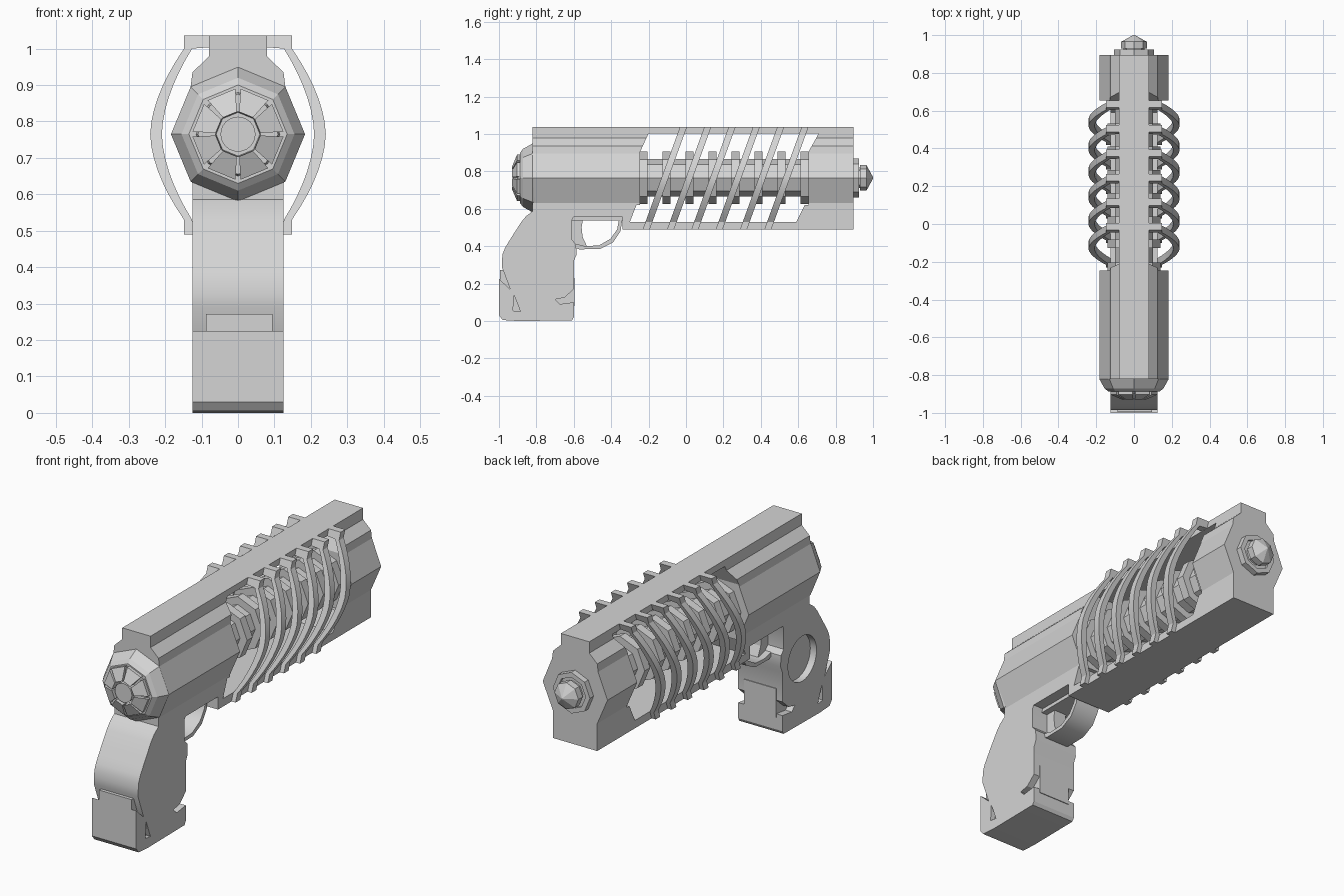
import bpy, bmesh, math
from mathutils import Vector

cube = bpy.data.objects.get("Cube")
if cube:
    bpy.data.objects.remove(cube, do_unlink=True)

GREY = (0.66, 0.66, 0.66, 1.0)
grey = bpy.data.materials.new("plain grey")
grey.use_nodes = True
grey.diffuse_color = GREY
grey.node_tree.nodes["Principled BSDF"].inputs["Base Color"].default_value = GREY

AXIS_Z = 0.765  # height of the bore
TOP = 1.036     # height of the rail


def finish(name, bm):
    bmesh.ops.recalc_face_normals(bm, faces=bm.faces)
    mesh = bpy.data.meshes.new(name)
    bm.to_mesh(mesh)
    bm.free()
    mesh.materials.append(grey)
    obj = bpy.data.objects.new(name, mesh)
    bpy.context.collection.objects.link(obj)
    return obj


def prism(name, pts, axis, a, b):
    """Extrude a (y, z) outline along x, or an (x, z) outline along y."""
    bm = bmesh.new()
    place = (lambda p: (a, p[0], p[1])) if axis == "x" else (lambda p: (p[0], a, p[1]))
    face = bm.faces.new([bm.verts.new(place(p)) for p in pts])
    out = bmesh.ops.extrude_face_region(bm, geom=[face])["geom"]
    shift = Vector((b - a, 0, 0)) if axis == "x" else Vector((0, b - a, 0))
    for v in out:
        if isinstance(v, bmesh.types.BMVert):
            v.co += shift
    return finish(name, bm)


def box(name, x0, x1, y0, y1, z0, z1):
    return prism(name, [(y0, z0), (y1, z0), (y1, z1), (y0, z1)], "x", x0, x1)


def lathe(name, profile, sides=8):
    """Turn a (y, radius) profile around the bore."""
    bm = bmesh.new()
    rings = []
    for y, r in profile:
        angles = [math.tau * k / sides for k in range(sides)]
        rings.append([bm.verts.new((r * math.sin(t), y, AXIS_Z + r * math.cos(t))) for t in angles])
    for lower, upper in zip(rings, rings[1:]):
        for k in range(sides):
            n = (k + 1) % sides
            bm.faces.new((lower[k], lower[n], upper[n], upper[k]))
    bm.faces.new(rings[0])
    bm.faces.new(rings[-1])
    return finish(name, bm)


def activate(obj):
    bpy.ops.object.select_all(action="DESELECT")
    obj.select_set(True)
    bpy.context.view_layer.objects.active = obj


def cut(obj, *cutters):
    for c in cutters:
        mod = obj.modifiers.new("cut", "BOOLEAN")
        mod.operation = "DIFFERENCE"
        mod.solver = "EXACT"
        mod.object = c
        activate(obj)
        bpy.ops.object.modifier_apply(modifier=mod.name)
        bpy.data.objects.remove(c, do_unlink=True)


def smooth(obj):
    activate(obj)
    bpy.ops.object.shade_smooth_by_angle(angle=math.radians(30))


# Main housing with top rail, opened along the middle and stepped under the rear
half = [(0.08, TOP), (0.08, 0.978), (0.125, 0.935), (0.13, 0.895), (0.183, AXIS_Z),
        (0.125, 0.63), (0.125, 0.49)]
housing = prism("housing", half + [(-x, z) for x, z in reversed(half)], "y", -0.82, 0.895)
cut(housing,
    prism("opening_cutter", [(-0.2, 1.003), (0.71, 1.003), (0.655, 0.905), (0.655, 0.62), (0.635, 0.62),
                             (0.59, 0.53), (-0.3, 0.53), (-0.265, 0.62), (-0.245, 0.62),
                             (-0.245, 0.905)], "x", -0.4, 0.4),
    box("rear_step_cutter", -0.4, 0.4, -1.1, -0.34, 0.3, 0.555))

# Finned inner barrel
fins = [(-0.3, 0.1)]
for i in range(8):
    y = -0.227 + 0.123 * i
    fins += [(y - 0.022, 0.1), (y - 0.022, 0.14), (y + 0.022, 0.14), (y + 0.022, 0.1)]
lathe("inner_barrel", fins + [(0.7, 0.1)])

# Slanted cage ribs: one bowed bar, sheared, repeated and mirrored
STEPS = 14
bow = [(1.0 - 0.47 * i / STEPS, 1 - abs(2 * i / STEPS - 1) ** 1.75) for i in range(STEPS + 1)]
outer = [(0.148 + 0.093 * b, z) for z, b in bow]
inner = [(0.126 + 0.083 * b, z) for z, b in bow]
rib_outline = ([(0.075, TOP), (0.148, TOP)] + outer + [(0.148, 0.49), (0.12, 0.49)]
               + inner[::-1] + [(0.075, 1.004)])
ribs = prism("cage_ribs", rib_outline, "y", -0.231, -0.194)
for v in ribs.data.vertices:
    v.co.y += 0.2 * (v.co.z - 0.49) / 0.55
arr = ribs.modifiers.new("repeat", "ARRAY")
arr.count = 6
arr.use_relative_offset = False
arr.use_constant_offset = True
arr.constant_offset_displace = (0, 0.13, 0)
ribs.modifiers.new("mirror", "MIRROR")
smooth(ribs)

# Muzzle collar and pointed tip
lathe("muzzle_collar", [(0.88, 0.105), (0.925, 0.105), (0.925, 0.08), (0.91, 0.08)])
lathe("muzzle_tip", [(0.88, 0.055), (0.93, 0.055), (0.93, 0.068), (0.965, 0.068), (1.0, 0.004)])

# Stepped rear cap with wedge segments and a round centre
lathe("rear_cap", [(-0.8, 0.178), (-0.82, 0.184), (-0.872, 0.155), (-0.887, 0.135), (-0.887, 0.115),
                   (-0.9, 0.11), (-0.9, 0.062), (-0.88, 0.06)])
lathe("rear_button", [(-0.85, 0.048), (-0.925, 0.048)], 24)
for k in range(8):
    bm = bmesh.new()
    bmesh.ops.create_cube(bm, size=1)
    for v in bm.verts:
        is_inner, is_back = v.co.z < 0, v.co.y < 0
        r = 0.058 if is_inner else 0.118
        x = v.co.x * r * 0.7
        y = -0.87 if not is_back else (-0.93 if is_inner else -0.903)
        t = math.tau * (k + 0.5) / 8
        v.co = (x * math.cos(t) + r * math.sin(t), y,
                AXIS_Z - x * math.sin(t) + r * math.cos(t))
    finish("rear_segment", bm)

# Grip with notches front and back, and a round recess on one side
grip = prism("grip", [
    (-0.98, 0.005), (-1.0, 0.03), (-1.0, 0.225), (-0.94, 0.17), (-0.985, 0.29), (-0.984, 0.325),
    (-0.98, 0.36), (-0.968, 0.39), (-0.95, 0.42), (-0.92, 0.468), (-0.88, 0.53), (-0.855, 0.56),
    (-0.815, 0.59), (-0.815, 0.64),
    (-0.6, 0.64), (-0.6, 0.56), (-0.61, 0.54), (-0.61, 0.435), (-0.588, 0.41), (-0.585, 0.355),
    (-0.6, 0.32), (-0.6, 0.17), (-0.65, 0.125), (-0.7, 0.115), (-0.675, 0.09), (-0.6, 0.1),
    (-0.6, 0.02), (-0.61, 0.003), (-0.9, 0.0)], "x", -0.125, 0.125)
circle = [(-0.76 + 0.115 * math.cos(math.tau * k / 32), 0.33 + 0.115 * math.sin(math.tau * k / 32))
          for k in range(32)]
tri = [(-0.92, 0.14), (-0.885, 0.05), (-0.925, 0.055)]
cut(grip, prism("recess_cutter", circle, "x", -0.2, -0.09),
    prism("slot_cutter", tri, "x", -0.2, -0.1), prism("slot_cutter", tri, "x", 0.1, 0.2))
smooth(grip)
box("grip_back_bar", -0.088, 0.095, -0.995, -0.9, 0.15, 0.272)
box("grip_front_panel", -0.09, 0.09, -0.75, -0.596, 0.08, 0.23)

# Trigger and guard
guard = prism("trigger_guard", [
    (-0.62, 0.4), (-0.57, 0.383), (-0.46, 0.385), (-0.39, 0.42), (-0.35, 0.48), (-0.338, 0.56),
    (-0.355, 0.56), (-0.368, 0.49), (-0.403, 0.44), (-0.465, 0.404), (-0.54, 0.4), (-0.62, 0.42)],
    "x", -0.068, 0.068)
smooth(guard)
box("guard_mount", -0.068, 0.068, -0.62, -0.335, 0.537, 0.57)
prism("trigger", [(-0.62, 0.55), (-0.55, 0.55), (-0.558, 0.5), (-0.553, 0.45), (-0.53, 0.4),
                  (-0.57, 0.39), (-0.62, 0.44)], "x", -0.035, 0.035)
